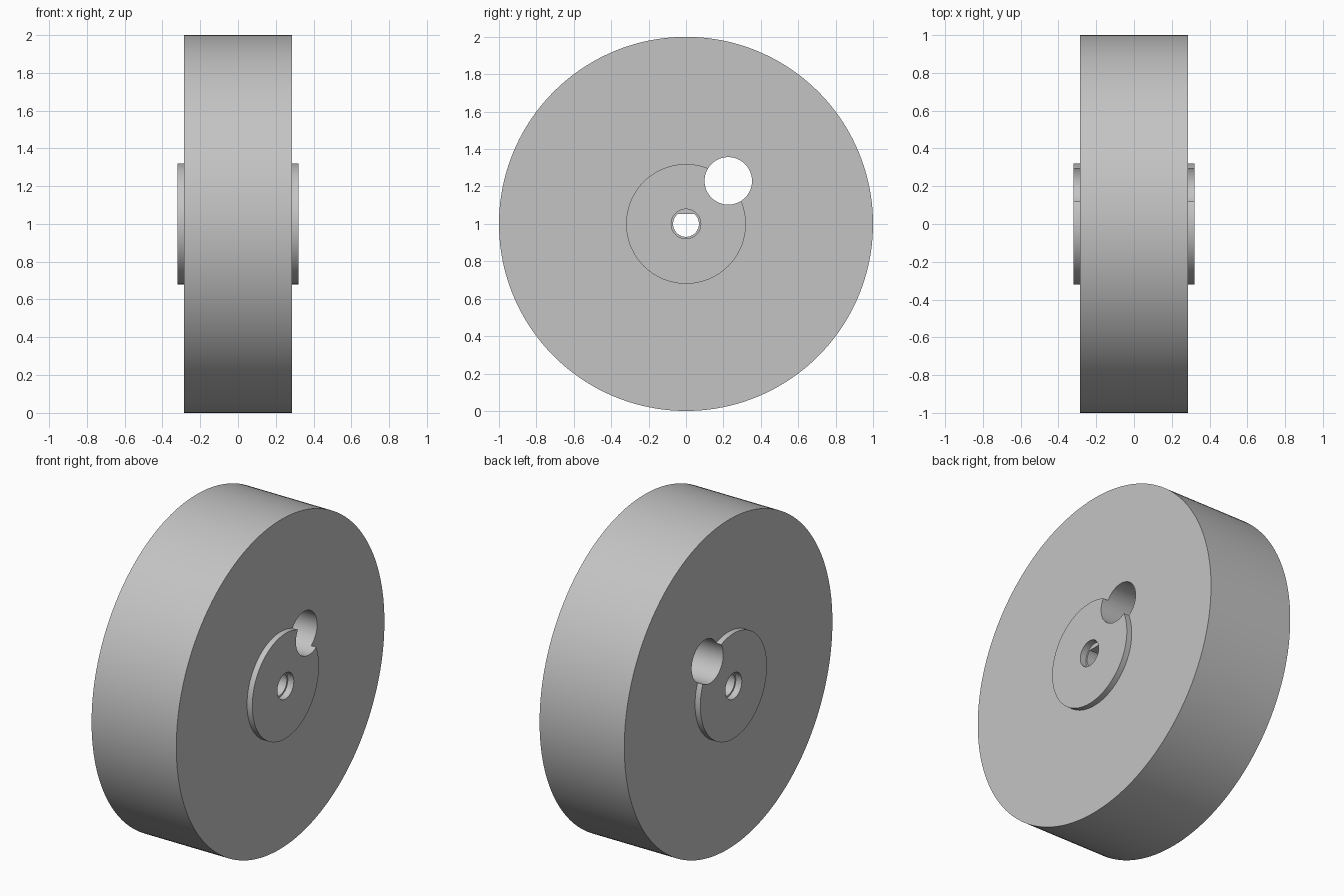
import bpy
import math

cube = bpy.data.objects.get("Cube")
if cube:
    bpy.data.objects.remove(cube, do_unlink=True)

CENTRE_Z = 1.0

grey = bpy.data.materials.new("light grey")
grey.use_nodes = True
colour = (0.55, 0.55, 0.55, 1)
grey.diffuse_color = colour
grey.node_tree.nodes["Principled BSDF"].inputs["Base Color"].default_value = colour


def disc(name, radius, x0, x1, y=0.0, z=0.0, segments=64, flat=None):
    """Cylinder along x, optionally cut flat above a given height."""
    bpy.ops.mesh.primitive_cylinder_add(
        vertices=segments, radius=radius, depth=x1 - x0,
        location=((x0 + x1) / 2, y, CENTRE_Z + z), rotation=(0, math.pi / 2, 0))
    ob = bpy.context.object
    bpy.ops.object.transform_apply(location=True, rotation=True, scale=True)
    ob.name = name
    ob.data.materials.append(grey)
    if flat is not None:
        for v in ob.data.vertices:
            v.co.z = min(v.co.z, CENTRE_Z + flat)
    return ob


def combine(target, tool, operation):
    """Apply a boolean and remove the tool."""
    mod = target.modifiers.new(tool.name, "BOOLEAN")
    mod.operation = operation
    mod.solver = "EXACT"
    mod.object = tool
    bpy.context.view_layer.objects.active = target
    bpy.ops.object.modifier_apply(modifier=mod.name)
    bpy.data.objects.remove(tool, do_unlink=True)


# Wheel body with a raised hub on both sides
wheel = disc("wheel", 1.0, -0.285, 0.285, segments=160)
combine(wheel, disc("hub", 0.32, -0.32, 0.32, segments=96), "UNION")

# Offset round hole
combine(wheel, disc("crank_hole", 0.127, -0.5, 0.5, y=0.226, z=0.23), "DIFFERENCE")

# D-shaped axle bore with a shallow round recess at each end
combine(wheel, disc("axle_bore", 0.069, -0.5, 0.5, flat=0.053), "DIFFERENCE")
for side in (-1, 1):
    ends = sorted((side * 0.28, side * 0.5))
    combine(wheel, disc("axle_recess", 0.079, *ends), "DIFFERENCE")

# Smooth round walls, sharp rims
bpy.ops.object.select_all(action="DESELECT")
wheel.select_set(True)
bpy.context.view_layer.objects.active = wheel
bpy.ops.object.shade_smooth_by_angle(angle=math.radians(30))
